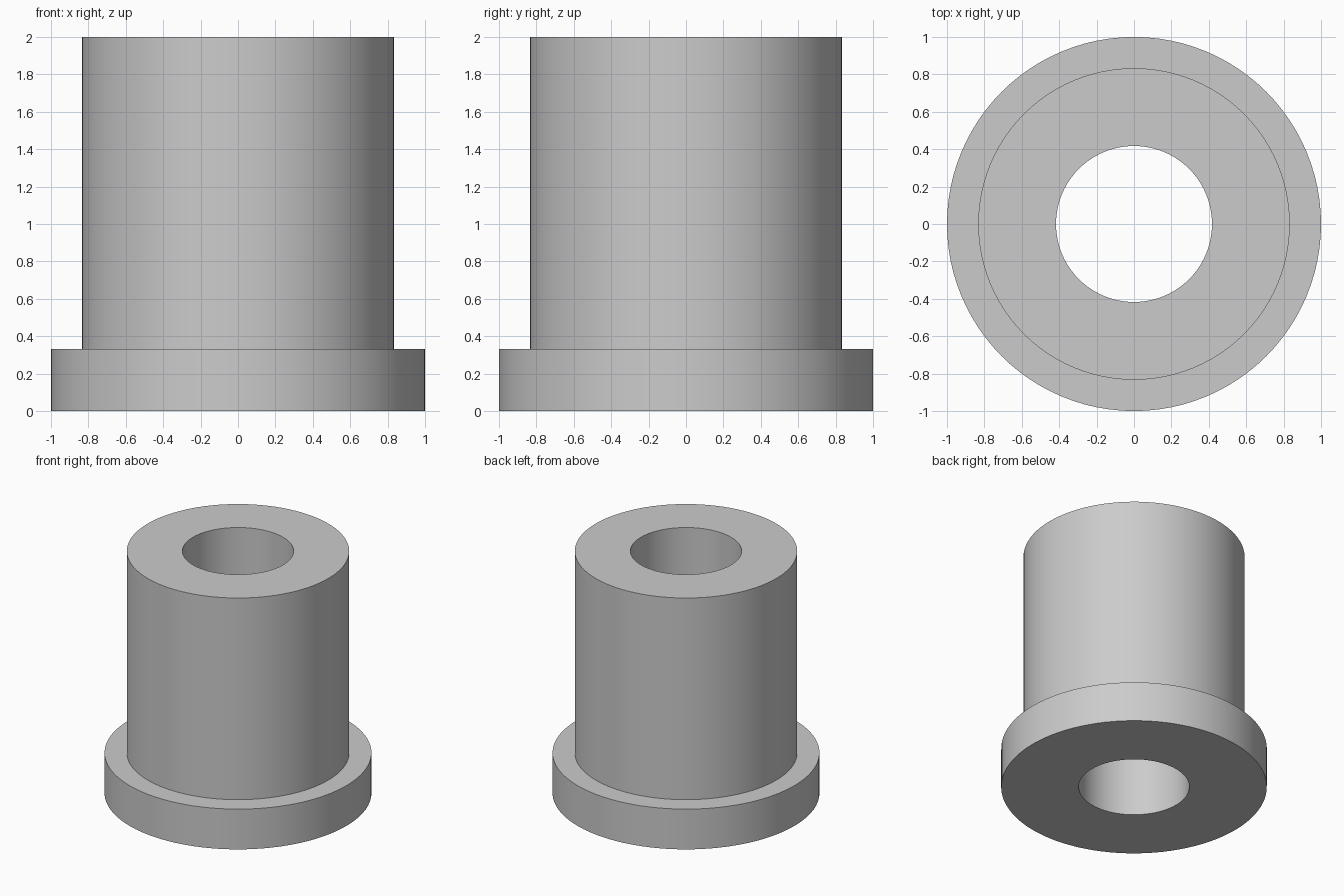
import bpy
import bmesh
import math

SEGMENTS = 96
BORE_R, SLEEVE_R, FLANGE_R = 0.417, 0.833, 1.0
FLANGE_H, HEIGHT = 0.333, 2.0

cube = bpy.data.objects.get("Cube")
if cube:
    bpy.data.objects.remove(cube, do_unlink=True)

# Plain grey material
grey = bpy.data.materials.new("light grey")
grey.use_nodes = True
colour = (0.6, 0.6, 0.6, 1.0)
grey.diffuse_color = colour
grey.node_tree.nodes["Principled BSDF"].inputs["Base Color"].default_value = colour

# Half section of the bushing: bore, flange, sleeve
profile = [
    (BORE_R, 0),
    (FLANGE_R, 0),
    (FLANGE_R, FLANGE_H),
    (SLEEVE_R, FLANGE_H),
    (SLEEVE_R, HEIGHT),
    (BORE_R, HEIGHT),
]

# Revolve the closed section about z
bm = bmesh.new()
verts = [bm.verts.new((r, 0, z)) for r, z in profile]
edges = [bm.edges.new((a, b)) for a, b in zip(verts, verts[1:] + verts[:1])]
bmesh.ops.spin(bm, geom=verts + edges, cent=(0, 0, 0), axis=(0, 0, 1),
               angle=math.tau, steps=SEGMENTS, use_merge=False)
bmesh.ops.remove_doubles(bm, verts=bm.verts[:], dist=0.0001)
bmesh.ops.recalc_face_normals(bm, faces=bm.faces[:])

mesh = bpy.data.meshes.new("flanged_bushing")
bm.to_mesh(mesh)
bm.free()
mesh.materials.append(grey)

bushing = bpy.data.objects.new("flanged_bushing", mesh)
bpy.context.collection.objects.link(bushing)

# Smooth walls with crisp rims
bpy.ops.object.select_all(action="DESELECT")
bushing.select_set(True)
bpy.context.view_layer.objects.active = bushing
bpy.ops.object.shade_smooth_by_angle(angle=math.radians(30))
